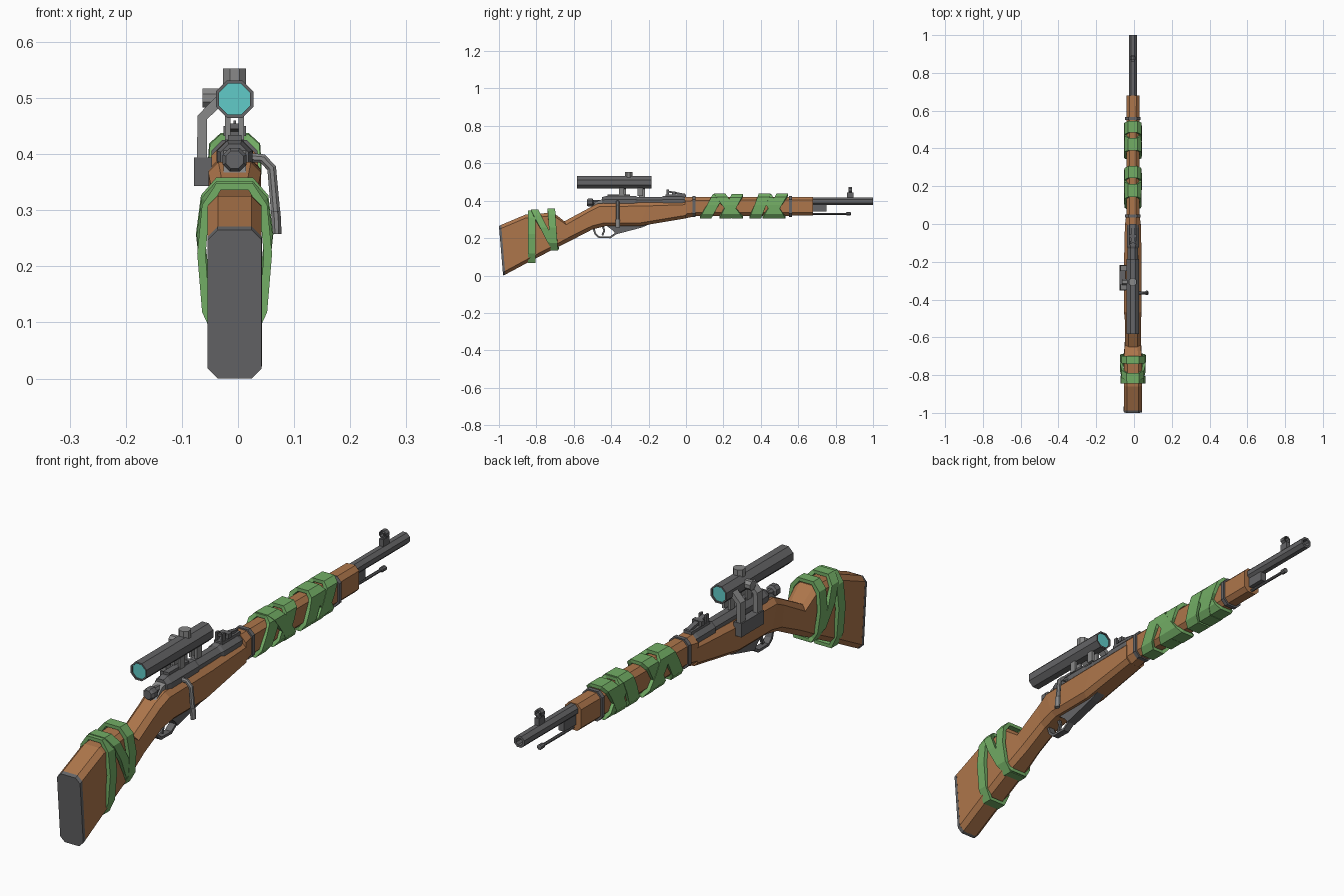
import bpy, bmesh
from math import sin, cos, pi
from mathutils import Vector as V

if "Cube" in bpy.data.objects:
    bpy.data.objects.remove(bpy.data.objects["Cube"])

CX = -0.006  # the gun's axis, shifted because the bolt handle and mount differ


def material(name, col):
    m = bpy.data.materials.new(name)
    m.diffuse_color = (*col, 1)
    m.use_nodes = True
    m.node_tree.nodes["Principled BSDF"].inputs["Base Color"].default_value = m.diffuse_color
    return m


WOOD = material("wood", (0.42, 0.18, 0.07))
GREEN = material("cloth", (0.17, 0.42, 0.13))
GLASS = material("glass", (0.12, 0.6, 0.58))
STEEL = material("steel", (0.13, 0.13, 0.135))
LIGHT = material("light_steel", (0.25, 0.25, 0.25))


def loft(name, rings, mat, closed=False):
    """Skin a list of equal-length rings, capped unless closed into a loop."""
    bm = bmesh.new()
    rs = [[bm.verts.new(p) for p in r] for r in rings]
    n = len(rs[0])
    for a, b in zip(rs, rs[1:] + rs[:1] if closed else rs[1:]):
        for i in range(n):
            bm.faces.new((a[i], a[(i + 1) % n], b[(i + 1) % n], b[i]))
    if not closed:
        bm.faces.new(rs[0])
        bm.faces.new(rs[-1])
    bmesh.ops.recalc_face_normals(bm, faces=bm.faces)
    me = bpy.data.meshes.new(name)
    bm.to_mesh(me)
    bm.free()
    me.materials.append(mat)
    ob = bpy.data.objects.new(name, me)
    ob.location.x = CX
    bpy.context.collection.objects.link(ob)
    return ob


def lathe(name, z, prof, mat, x=0, n=8):
    """Round part along y; prof lists (y, radius)."""
    return loft(name, [[(x + r * cos((i + .5) * 2 * pi / n), y, z + r * sin((i + .5) * 2 * pi / n))
                        for i in range(n)] for y, r in prof], mat)


def sweep(name, pts, normal, a, b, mat, n=8):
    """Bar along a planar path; a = half size along normal, b = across it."""
    pts, normal, rings = [V(p) for p in pts], V(normal), []
    k = 2 ** .5 if n == 4 else 1
    for i, p in enumerate(pts):
        t = V()
        if i:
            t += (p - pts[i - 1]).normalized()
        if i < len(pts) - 1:
            t += (pts[i + 1] - p).normalized()
        s = t.normalized().cross(normal)
        rings.append([p + normal * (a * k * cos((j + .5) * 2 * pi / n)) + s * (b * k * sin((j + .5) * 2 * pi / n))
                      for j in range(n)])
    return loft(name, rings, mat)


def plate(name, prof, x0, x1, mat):
    """Side profile of (y, z) extruded across x."""
    return loft(name, [[(x, y, z) for y, z in prof] for x in (x0, x1)], mat)


def box(name, x0, x1, y0, y1, z0, z1, mat):
    return plate(name, [(y0, z0), (y1, z0), (y1, z1), (y0, z1)], x0, x1, mat)


def section(yt, zt, yb, zb, w, c):
    """Chamfered section whose top and bottom may sit at different y."""
    pts = [(w - c, zb), (w, zb + c), (w, zt - c), (w - c, zt)]
    pts += [(-x, z) for x, z in reversed(pts)]
    return [(x, yb + (yt - yb) * (z - zb) / (zt - zb), z) for x, z in pts]


# Wooden stock and butt plate
loft("stock", [section(*s) for s in (
    (-.99, .27, -.968, .004, .048, .018), (-.86, .325, -.83, .078, .048, .018),
    (-.71, .337, -.68, .155, .047, .018), (-.65, .29, -.60, .195, .042, .018),
    (-.52, .36, -.50, .247, .042, .018), (-.47, .386, -.43, .264, .047, .018),
    (-.2, .39, -.25, .264, .047, .018), (0, .395, 0, .306, .042, .016))], WOOD)
loft("handguard", [section(*s) for s in (
    (-.005, .421, -.005, .305, .042, .024), (.05, .42, .05, .318, .035, .018),
    (.68, .42, .68, .32, .034, .016))], WOOD)
loft("butt_plate", [section(*s) for s in (
    (-1, .265, -.978, 0, .048, .018), (-.988, .271, -.966, .005, .0485, .018))], STEEL)

# Barrel bands
for i, y in enumerate((.035, .55)):
    loft(f"barrel_band_{i}", [section(yy, .425, yy, .313, .041, .019) for yy in (y, y + .016)], STEEL)

# Barrel with open muzzle, and cleaning rod
lathe("barrel", .397, [(-.1, .023), (1, .023), (1, .014), (.95, .014)], STEEL)
lathe("cleaning_rod", .33, [(.6, .006), (.855, .006), (.86, .01), (.88, .01), (.882, .005)], STEEL)
box("rod_holder", -.012, .012, .67, .75, .342, .38, STEEL)

# Front sight: base, hood ring and post
box("front_sight_base", -.009, .009, .86, .895, .415, .445, STEEL)
loft("front_sight_hood", [[(r * cos(a), y, .459 + r * sin(a)) for r, y in
                           ((.016, .868), (.016, .888), (.011, .888), (.011, .868))]
                          for a in [(i + .5) * pi / 4 for i in range(8)]], STEEL, True)
box("front_sight_post", -.002, .002, .876, .88, .44, .46, STEEL)

# Receiver and bolt
lathe("receiver", .393, [(-.45, .027), (-.43, .034), (-.27, .034), (-.26, .03), (-.13, .03),
                         (-.12, .035), (-.02, .035), (0, .03)], STEEL)
lathe("bolt_cap", .39, [(-.53, .017), (-.522, .023), (-.5, .023), (-.495, .014), (-.44, .014)], STEEL)
plate("receiver_tang", [(-.52, .355), (-.47, .40), (-.44, .41), (-.4, .38)], -.02, .02, LIGHT)
box("bolt_rib", -.012, .012, -.42, -.3, .41, .434, STEEL)
sweep("bolt_handle", [(.015, -.365, .395), (.05, -.365, .392), (.066, -.365, .375), (.074, -.365, .285)],
      (0, 1, 0), .009, .009, LIGHT)
sweep("bolt_knob", [(.073, -.365, .298), (.074, -.365, .288), (.075, -.365, .266), (.075, -.365, .258)],
      (0, 1, 0), .013, .009, LIGHT)

# Rear sight
box("rear_sight_base", -.017, .017, -.11, 0, .418, .432, STEEL)
plate("rear_sight_leaf", [(-.1, .445), (-.02, .43), (0, .436), (-.1, .455)], -.009, .009, STEEL)
box("rear_sight_slider", -.02, .02, -.075, -.055, .432, .45, STEEL)
for s in (-1, 1):
    box(f"rear_sight_ear_{s}", s * .012 - .004, s * .012 + .004, -.105, -.09, .43, .461, STEEL)

# Trigger guard, trigger and magazine
sweep("trigger_guard", [(0, -.495, .256), (0, -.485, .222), (0, -.465, .205), (0, -.405, .204),
                        (0, -.375, .225), (0, -.365, .26)], (1, 0, 0), .013, .005, STEEL, 4)
sweep("trigger", [(0, -.445, .265), (0, -.437, .24), (0, -.447, .215)], (1, 0, 0), .005, .005, STEEL, 4)
plate("magazine", [(-.43, .27), (-.39, .24), (-.375, .22), (-.235, .257), (-.2, .272)], -.018, .018, STEEL)

# Scope tube, lenses and turrets
lathe("scope_tube", .498, [(-.57, .03), (-.582, .03), (-.582, .036), (-.185, .036), (-.185, .03), (-.197, .03)], STEEL)
for nm, y in (("rear", -.577), ("front", -.194)):
    lathe(f"scope_lens_{nm}", .498, [(y, .031), (y + .004, .031)], GLASS)
sweep("top_turret", [(0, -.307, .51), (0, -.307, .553)], (0, 1, 0), .022, .022, LIGHT)
sweep("side_turret", [(-.02, -.307, .5), (-.057, -.307, .5)], (0, 1, 0), .018, .018, LIGHT)

# Scope side mount: base block, two cranked arms and feet under the tube
box("mount_base", -.072, -.04, -.352, -.218, .343, .394, STEEL)
for i, y in enumerate((-.335, -.235)):
    sweep(f"mount_arm_{i}", [(-.058, y, .385), (-.058, y, .465), (-.025, y, .498)], (0, 1, 0), .015, .009, LIGHT, 4)
    for s in (-1, 1):
        sweep(f"scope_foot_{i}_{s}", [(s * .012, y - .01, .425), (s * .012, y - .01, .475)],
              (0, 1, 0), .014, .005, LIGHT, 4)


def wrap(name, yb, yt, zb, zt, w, bulge, width):
    """Slanted cloth band around the stock from bottom (yb, zb) to top (yt, zt)."""
    h, m, t = zt - zb, (zb + zt) / 2, .013
    half = [(.6 * w, zb), (w, zb + .18 * h), (bulge * w, zb + .55 * h), (w, zt - .14 * h), (.55 * w, zt)]
    loop = half + [(-x, z) for x, z in reversed(half)]
    rings = []
    for x, z in loop:
        y = yb + (yt - yb) * (z - zb) / h
        xi, zi = x * (1 - t / w), m + (z - m) * (1 - 2 * t / h)
        rings.append([(x, y - width / 2, z), (x, y + width / 2, z), (xi, y + width / 2, zi), (xi, y - width / 2, zi)])
    loft(name, rings, GREEN, True)


# Cloth wraps on the fore end and on the butt
for i, (yb, yt) in enumerate(((.105, .175), (.275, .18), (.28, .275), (.37, .42), (.5, .425), (.51, .515))):
    d = .0015 * (i % 2)
    if i in (2, 5):
        yb -= .07
    wrap(f"fore_wrap_{i}", yb, yt, .306 - d, .436 + d, .044 + d, 1.06, .062)
for i, (yb, yt, zb, zt) in enumerate(((-.825, -.825, .068, .349), (-.7, -.81, .138, .352), (-.705, -.72, .135, .358))):
    wrap(f"butt_wrap_{i}", yb, yt, zb, zt, .058 + .001 * i, 1.15, .04)
